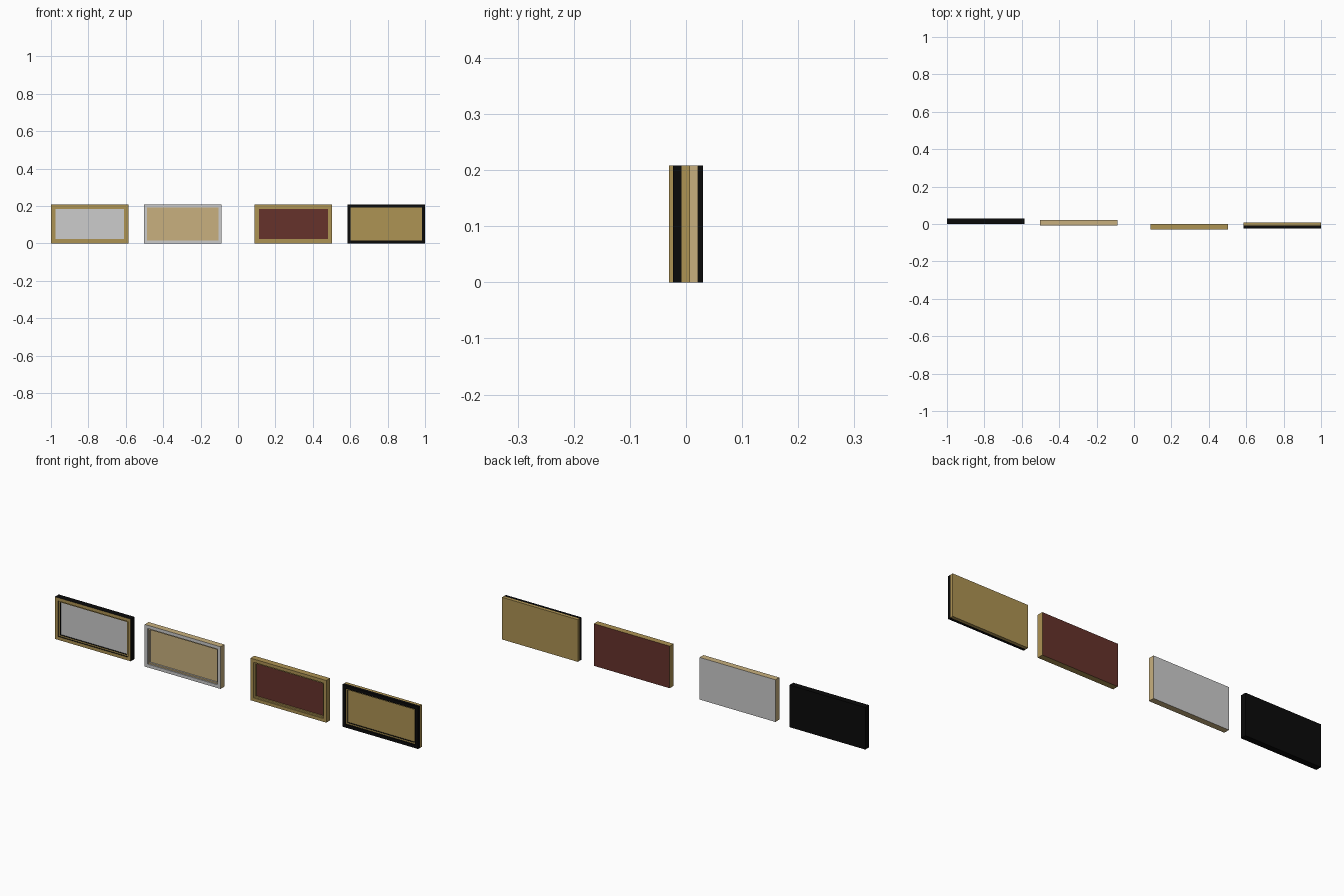
import bpy, bmesh

if "Cube" in bpy.data.objects:
    bpy.data.objects.remove(bpy.data.objects["Cube"])

W, H, D = 0.414, 0.208, 0.03   # panel width, height, depth


def srgb(h):
    out = []
    for i in (0, 2, 4):
        c = int(h[i:i + 2], 16) / 255
        out.append(c / 12.92 if c <= 0.04045 else ((c + 0.055) / 1.055) ** 2.4)
    return (*out, 1.0)


COLOURS = {"gold": "AE9353", "black": "0A0A0A", "light_grey": "CCCCCC",
           "tan": "C8B07E", "dark_red": "66322B"}
MATS = {}
for name, code in COLOURS.items():
    m = bpy.data.materials.new(name)
    m.diffuse_color = srgb(code)
    m.use_nodes = True
    m.node_tree.nodes["Principled BSDF"].inputs["Base Color"].default_value = m.diffuse_color
    MATS[name] = m

# Moulding profile as (inset from edge, distance behind the front)
PROFILE = [(0, D), (0, D / 2), (0, 0), (0.016, 0), (0.016, 0.006),
           (0.023, 0.006), (0.023, 0.013)]


def framed_panel(name, cx, front, back, sides, rim, wall, ring, field):
    """Nested rectangles bridged into a stepped frame round a sunken field."""
    bands = [sides[0], sides[1], rim, wall, ring, wall]
    used = list(dict.fromkeys([back, field] + bands))
    bm = bmesh.new()
    loops = []
    for inset, depth in PROFILE:
        x, z = W / 2 - inset, H / 2 - inset
        loops.append([bm.verts.new((cx + sx * x, front + depth, H / 2 + sz * z))
                      for sx, sz in ((-1, -1), (1, -1), (1, 1), (-1, 1))])
    for a, b, col in zip(loops, loops[1:], bands):
        for i in range(4):
            j = (i + 1) % 4
            bm.faces.new((a[i], a[j], b[j], b[i])).material_index = used.index(col)
    bm.faces.new(loops[0][::-1]).material_index = used.index(back)
    bm.faces.new(loops[-1]).material_index = used.index(field)
    bmesh.ops.recalc_face_normals(bm, faces=bm.faces)
    me = bpy.data.meshes.new(name)
    bm.to_mesh(me)
    bm.free()
    for col in used:
        me.materials.append(MATS[col])
    bpy.context.collection.objects.link(bpy.data.objects.new(name, me))


# Four panels, left to right
framed_panel("grey_field_panel", -0.793, 0.0, "black", ("black", "black"),
             "gold", "black", "gold", "light_grey")
framed_panel("tan_field_panel", -0.296, -0.009, "light_grey", ("tan", "tan"),
             "light_grey", "light_grey", "tan", "tan")
framed_panel("red_field_panel", 0.296, -0.03, "dark_red", ("gold", "gold"),
             "gold", "gold", "gold", "dark_red")
framed_panel("gold_field_panel", 0.793, -0.023, "gold", ("gold", "black"),
             "black", "black", "gold", "gold")
